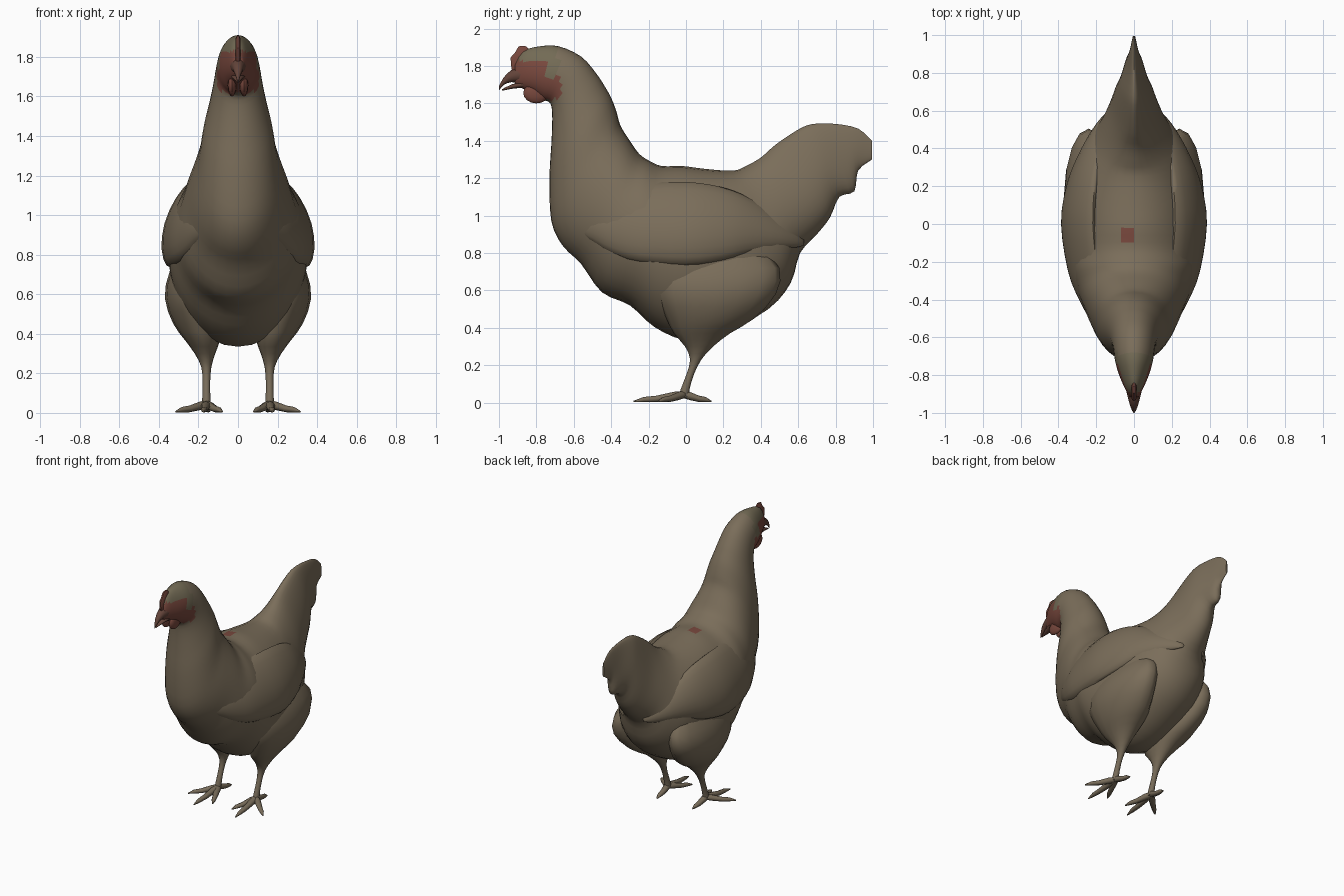
import bpy, bmesh, math
from mathutils import Vector

if "Cube" in bpy.data.objects:
    bpy.data.objects.remove(bpy.data.objects["Cube"])


def material(name, rgb):
    m = bpy.data.materials.new(name)
    m.diffuse_color = (*rgb, 1)
    m.use_nodes = True
    m.node_tree.nodes["Principled BSDF"].inputs["Base Color"].default_value = m.diffuse_color
    return m


FEATHER = material("brown_feather", (0.195, 0.154, 0.102))
CROWN = material("olive_crown", (0.17, 0.145, 0.09))
RED = material("dull_red_skin", (0.19, 0.065, 0.047))
BEAK = material("dark_beak", (0.125, 0.058, 0.042))
LEG = material("leg_skin", (0.185, 0.148, 0.10))


def smooth_rows(rows, steps):
    """Catmull-Rom interpolation of number rows."""
    out = []
    for i in range(len(rows) - 1):
        p0, p1 = rows[max(i - 1, 0)], rows[i]
        p2, p3 = rows[i + 1], rows[min(i + 2, len(rows) - 1)]
        for k in range(steps):
            t = k / steps
            out.append([0.5 * (2 * b + (c - a) * t + (2 * a - 5 * b + 4 * c - d) * t * t
                               + (3 * b - a - 3 * c + d) * t ** 3)
                        for a, b, c, d in zip(p0, p1, p2, p3)])
    return out + [list(rows[-1])]


def finish(name, bm, mats, angle=60):
    bmesh.ops.recalc_face_normals(bm, faces=bm.faces)
    mesh = bpy.data.meshes.new(name)
    bm.to_mesh(mesh)
    bm.free()
    for m in mats:
        mesh.materials.append(m)
    ob = bpy.data.objects.new(name, mesh)
    bpy.context.collection.objects.link(ob)
    bpy.ops.object.select_all(action='DESELECT')
    ob.select_set(True)
    bpy.context.view_layer.objects.active = ob
    bpy.ops.object.shade_smooth_by_angle(angle=math.radians(angle))
    return ob


def loft(name, rings, mats, rule=None, angle=60):
    """Skin a list of equal-length point rings and cap both ends."""
    bm = bmesh.new()
    vr = [[bm.verts.new(p) for p in r] for r in rings]
    n = len(vr[0])
    for a, b in zip(vr, vr[1:]):
        for i in range(n):
            j = (i + 1) % n
            bm.faces.new((a[i], a[j], b[j], b[i]))
    bm.faces.new(vr[0])
    bm.faces.new(vr[-1])
    if rule:
        for f in bm.faces:
            f.material_index = rule(f.calc_center_median())
    return finish(name, bm, mats, angle)


def angles(n):
    return [2 * math.pi * i / n for i in range(n)]


# Body, neck, head and tail: top y,z / bottom y,z / half width / top pinch
sections = [
    (.995, 1.40, .995, 1.30, .006, .3), (.92, 1.465, .92, 1.24, .022, .3),
    (.80, 1.49, .90, 1.13, .042, .3), (.68, 1.49, .82, 1.10, .07, .3),
    (.60, 1.46, .77, .99, .095, .35), (.48, 1.38, .70, .90, .125, .35),
    (.40, 1.31, .61, .80, .17, .3), (.32, 1.265, .56, .64, .225, .2),
    (.25, 1.24, .44, .50, .285, .1), (.10, 1.25, .20, .37, .335, 0),
    (-.02, 1.265, 0, .335, .35, 0), (-.13, 1.265, -.17, .405, .348, 0),
    (-.20, 1.295, -.30, .52, .33, 0), (-.25, 1.33, -.45, .59, .30, 0),
    (-.30, 1.40, -.56, .74, .265, 0), (-.35, 1.48, -.66, .84, .23, 0),
    (-.37, 1.55, -.72, .97, .20, 0), (-.40, 1.63, -.73, 1.20, .175, 0),
    (-.44, 1.70, -.72, 1.38, .147, 0), (-.48, 1.76, -.715, 1.52, .127, 0),
    (-.56, 1.85, -.725, 1.60, .112, 0), (-.68, 1.905, -.77, 1.62, .10, 0),
    (-.78, 1.905, -.82, 1.655, .077, .1), (-.87, 1.88, -.875, 1.68, .047, .1),
    (-.915, 1.81, -.915, 1.70, .024, 0)]
rings = []
for ty, tz, by, bz, w, k in smooth_rows(sections, 3):
    rings.append([(w * math.sin(a) * (1 - k * math.cos(a)),
                   by + (ty - by) * (.5 + .5 * math.cos(a)),
                   bz + (tz - bz) * (.5 + .5 * math.cos(a))) for a in angles(32)])


def body_colour(c):
    if c.y < -.67 and 1.62 < c.z < 1.83 and (c.z < 1.74 or c.y < -.75):
        return 1
    if c.z > 1.2 and -.09 < c.y < -.035 and -.05 < c.x < 0:  # red spot on the back
        return 1
    return 2 if c.y < -.68 and c.z > 1.74 else 0


loft("body", rings, [FEATHER, RED, CROWN], body_colour)

# Wings: y, low z, high z, centre x, half thickness
wing = [(-.60, .92, 1.02, .15, .012), (-.50, .86, 1.10, .205, .04),
        (-.40, .80, 1.14, .255, .05), (-.25, .755, 1.17, .31, .055),
        (0, .735, 1.18, .343, .06), (.2, .76, 1.15, .318, .056),
        (.35, .80, 1.09, .265, .05), (.5, .82, 1.0, .185, .045),
        (.59, .83, .93, .125, .028), (.63, .84, .88, .09, .008)]
# Thigh and shank: z, y, x, radius x, radius y
leg = [(.86, .14, .19, .07, .24), (.72, .17, .232, .112, .33), (.58, .16, .238, .132, .32),
       (.45, .13, .205, .122, .235), (.37, .085, .18, .09, .15), (.30, .07, .167, .052, .075),
       (.23, .052, .16, .025, .03), (.15, .022, .16, .019, .02), (.07, -.005, .16, .021, .024),
       (.03, -.01, .16, .024, .026)]
# Toe tips
toes = {"middle": (.175, -.28), "inner": (.08, -.19), "outer": (.315, -.15), "back": (.15, .135)}

for side, s in (("right", 1), ("left", -1)):
    rings = []
    for y, lo, hi, x, t in smooth_rows(wing, 3):
        lean = .28 * (hi - lo)
        rings.append([(s * (x + t * math.sin(a) - lean * (.5 + .5 * math.cos(a)) ** 2), y,
                       lo + (hi - lo) * (.5 + .5 * math.cos(a))) for a in angles(20)])
    loft(side + "_wing", rings, [FEATHER])

    rings = [[(s * (x + rx * math.sin(a)), y + ry * math.cos(a), z) for a in angles(16)]
             for z, y, x, rx, ry in smooth_rows(leg, 2)]
    loft(side + "_leg", rings, [FEATHER, LEG], lambda c: 1 if c.z < .27 else 0)

    for toe, (tx, ty) in toes.items():
        start, tip = Vector((.16, -.01, .048)), Vector((tx, ty, .006))
        across = (tip - start).cross(Vector((0, 0, 1))).normalized()
        rings = []
        for f, z, r in ((-.08, .045, .018), (.2, .036, .022), (.55, .02, .017), (.8, .016, .014), (1, .006, .004)):
            c = start.lerp(tip, f)
            ring = []
            for a in angles(8):
                p = c + across * r * 1.1 * math.sin(a)
                ring.append((s * p.x, p.y, max(0, z + r * math.cos(a))))
            rings.append(ring)
        loft(f"{side}_{toe}_toe", rings, [LEG])

    # Wattle hanging below the cheek
    bm = bmesh.new()
    bmesh.ops.create_uvsphere(bm, u_segments=12, v_segments=8, radius=1)
    for v in bm.verts:
        v.co = Vector((s * .03 + v.co.x * .022, -.80 + v.co.y * .07, 1.655 + v.co.z * .055))
    finish(side + "_wattle", bm, [RED])

# Beak halves: y, z, radius x, radius z
beak = {"upper_beak": [(-.88, 1.755, .042, .045), (-.935, 1.745, .028, .032),
                       (-.975, 1.718, .016, .02), (-1.0, 1.68, .003, .012)],
        "lower_beak": [(-.87, 1.70, .035, .016), (-.93, 1.69, .022, .012), (-.985, 1.671, .004, .004)]}
for name, rows in beak.items():
    loft(name, [[(rx * math.sin(a), y, z + rz * math.cos(a)) for a in angles(12)]
                for y, z, rx, rz in smooth_rows(rows, 2)], [BEAK])

# Comb: thin crest on the forehead
comb = [(-.84, 1.89), (-.86, 1.908), (-.895, 1.905), (-.915, 1.87), (-.938, 1.845),
        (-.935, 1.80), (-.93, 1.77), (-.87, 1.78)]
loft("comb", [[(x, -.88 + (y + .88) * k, 1.84 + (z - 1.84) * k) for y, z in comb]
              for x, k in ((-.012, .8), (-.005, 1), (.005, 1), (.012, .8))], [RED], angle=40)
